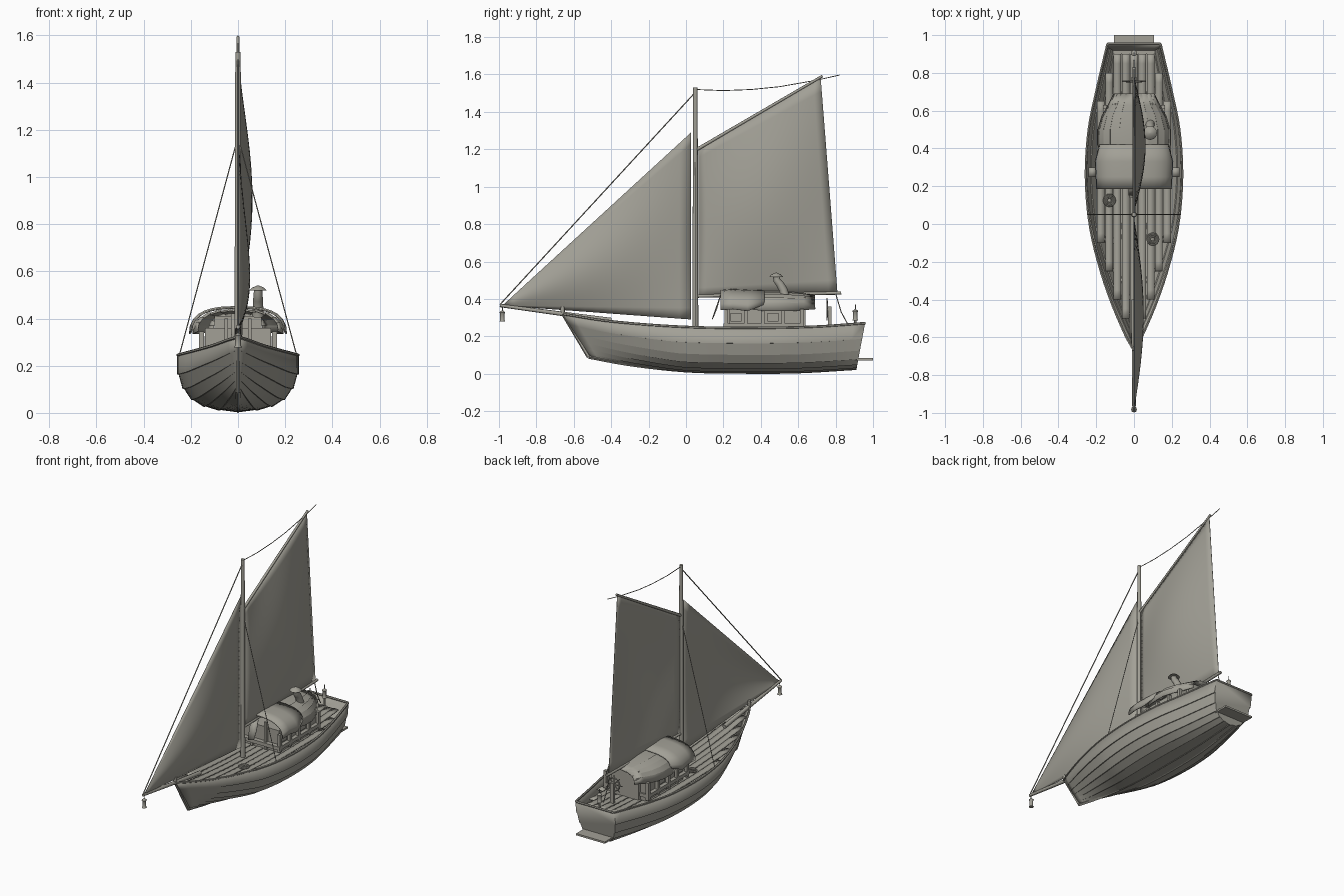
import bpy, bmesh, math
from mathutils import Vector

if "Cube" in bpy.data.objects:
    bpy.data.objects.remove(bpy.data.objects["Cube"])

mat = bpy.data.materials.new("weathered_grey")
mat.diffuse_color = (0.36, 0.35, 0.305, 1)
mat.use_nodes = True
mat.node_tree.nodes["Principled BSDF"].inputs["Base Color"].default_value = mat.diffuse_color


def make(name, verts, faces, thick=0, angle=30):
    me = bpy.data.meshes.new(name)
    me.from_pydata(verts, [], faces)
    bm = bmesh.new()
    bm.from_mesh(me)
    bmesh.ops.remove_doubles(bm, verts=bm.verts, dist=1e-5)
    bmesh.ops.recalc_face_normals(bm, faces=bm.faces)
    bm.to_mesh(me)
    bm.free()
    ob = bpy.data.objects.new(name, me)
    bpy.context.collection.objects.link(ob)
    me.materials.append(mat)
    if thick:
        m = ob.modifiers.new("thickness", 'SOLIDIFY')
        m.thickness, m.offset = thick, 0
    bpy.ops.object.select_all(action='DESELECT')
    ob.select_set(True)
    bpy.context.view_layer.objects.active = ob
    bpy.ops.object.shade_smooth_by_angle(angle=math.radians(angle))
    return ob


def grid(name, rows, thick=0, caps=(), angle=30):
    n = len(rows[0])
    faces = [(r * n + c, r * n + c + 1, (r + 1) * n + c + 1, (r + 1) * n + c)
             for r in range(len(rows) - 1) for c in range(n - 1)]
    faces += [tuple(range((r % len(rows)) * n, (r % len(rows)) * n + n)) for r in caps]
    return make(name, [p for row in rows for p in row], faces, thick, angle)


def tube(name, pts, radii, sides=8):
    """Round bar along points, one radius or one per point."""
    pts = [Vector(p) for p in pts]
    if not isinstance(radii, (list, tuple)):
        radii = [radii] * len(pts)
    rows = []
    for i, p in enumerate(pts):
        d = (pts[min(i + 1, len(pts) - 1)] - pts[max(i - 1, 0)]).normalized()
        a = d.cross(Vector((1, 0, 0)) if abs(d.x) < 0.9 else Vector((0, 0, 1))).normalized()
        b = d.cross(a)
        rows.append([p + radii[i] * (a * math.cos(k * math.tau / sides) + b * math.sin(k * math.tau / sides))
                     for k in range(sides + 1)])
    return grid(name, rows, caps=(0, -1), angle=50)


def box(name, x0, x1, y0, y1, z0, z1):
    v = [(x, y, z) for x in (x0, x1) for y in (y0, y1) for z in (z0, z1)]
    return make(name, v, [(0, 1, 3, 2), (4, 6, 7, 5), (0, 4, 5, 1), (2, 3, 7, 6), (0, 2, 6, 4), (1, 5, 7, 3)])


def interp(table, x):
    """Smooth curve through (x, value) pairs."""
    x = min(max(x, table[0][0]), table[-1][0])
    i = max(k for k in range(len(table) - 1) if table[k][0] <= x)
    def slope(k):
        a, b = table[max(k - 1, 0)], table[min(k + 1, len(table) - 1)]
        return (b[1] - a[1]) / (b[0] - a[0])
    (x0, v0), (x1, v1) = table[i], table[i + 1]
    h = x1 - x0
    s = (x - x0) / h
    return ((2*s**3 - 3*s*s + 1) * v0 + (s**3 - 2*s*s + s) * h * slope(i)
            + (3*s*s - 2*s**3) * v1 + (s**3 - s*s) * h * slope(i + 1))


# Hull lines
WIDTH = [(-.66, .006), (-.6, .04), (-.4, .125), (-.2, .19), (0, .235), (.25, .255), (.5, .24), (.7, .2), (.955, .14)]
SHEER = [(-.66, .32), (-.4, .28), (0, .25), (.4, .245), (.7, .252), (.955, .27)]
KEEL = [(-.52, .09), (-.3, .05), (0, .017), (.3, .01), (.6, .012), (.91, .03)]
F = [0, .3, .55, .75, .89, .98, 1]
G = [0, .025, .09, .21, .4, .66, 1]
N = 28


def hull_point(t, i, lap=0):
    ys, yk = -.66 + 1.615 * t, -.52 + 1.43 * t
    g = G[i]
    zk, zs = interp(KEEL, yk), interp(SHEER, ys)
    w = interp(WIDTH, ys)
    blend = max(0, 1 - t / .35)
    x = w * (F[i] * (1 - .5 * blend) + (i / 6) * .5 * blend)
    gg = g * (1 - .6 * blend) + (i / 6) * .6 * blend
    k = min(1, t * 6)
    return (x + lap * k * min(1, i), yk + (ys - yk) * gg, zk + (zs - zk) * gg - lap * k * (1 - F[i]) * .7)


# Clinker hull with lapped strakes, both sides in each row
rows = []
for s in range(N + 1):
    half = []
    for i in range(6):
        half += [hull_point(s / N, i, .006), hull_point(s / N, i + 1)]
    rows.append([(-x, y, z) for x, y, z in reversed(half)] + half[1:])
grid("hull", rows, thick=.006, caps=(-1,))

# Gunwale, transom rail, keel and stem
for side in (-1, 1):
    tube("gunwale", [(side * r[-1][0], r[-1][1], r[-1][2]) for r in rows], .007, 6)
tube("transom_rail", [rows[-1][0], rows[-1][-1]], .007, 6)
keel_pts = [hull_point(s / N, 0) for s in range(N + 1)]
tube("keel", [(0, y, z) for x, y, z in keel_pts], .01, 4)
tube("stem", [(0, -.52, .09), (0, -.665, .335)], .011, 6)
box("stern_step", -.105, .105, .9, 1.0, .072, .084)

# Deck planks, ends stepped along the hull outline
pw = .044
for k in range(-5, 6):
    xc = k * pw
    ys = [-.6 + j * .05 for j in range(31)]
    ys = [y for y in ys if interp(WIDTH, y) - .012 > abs(xc) + pw / 2]
    if len(ys) > 1:
        grid("deck_plank", [[(xc - pw / 2 + .002, y, interp(SHEER, y) - .032 - (k % 2) * .003),
                             (xc + pw / 2 - .002, y, interp(SHEER, y) - .032 - (k % 2) * .003)] for y in ys], thick=.008)

# Cabin walls, posts, window frames and door
box("cabin", -.14, .14, .23, .62, .2, .36)
box("cabin_sill", -.165, .165, .2, .63, .245, .268)
for side in (-1, 1):
    for y in (.215, .32, .41, .52, .62):
        box("cabin_post", side * .155 - .01, side * .155 + .01, y - .01, y + .01, .23, .345)
    for y in (.268, .465):
        box("cabin_window", side * .145 - .004, side * .145 + .004, y - .03, y + .03, .28, .325)
    box("door_post", side * .05 - .008, side * .05 + .008, .212, .232, .22, .4)


def roof(name, sections, segs, lap):
    rows = []
    for y, w, top, edge in sections:
        row = []
        for i in range(segs):
            for j, o in ((i, lap if i >= segs / 2 else 0), (i + 1, lap if i < segs / 2 else 0)):
                a = math.pi * (1 - j / segs)
                c, s = math.cos(a), math.sin(a)
                row.append((w * math.copysign(abs(c) ** .75, c) if abs(c) > 1e-6 else 0,
                            y, edge + (top - edge) * s ** .8 + o if s > 1e-6 else edge + o))
        rows.append(row)
    grid(name, rows, thick=.006)


# Planked rear roof and cloth awning over its front
roof("rear_roof", [(.34, .17, .43, .345), (.42, .19, .435, .335), (.5, .19, .435, .335), (.57, .17, .43, .335),
                   (.63, .135, .424, .34), (.69, .105, .415, .345)], 10, .004)
roof("awning", [(.185, .197, .445, .34), (.25, .2, .45, .345), (.33, .205, .446, .335), (.42, .18, .443, .37)], 14, 0)
box("rear_cabin_wall", -.1, .1, .61, .64, .22, .41)
grid("hanging_cloth", [[(-.03, .185, .42), (.02, .185, .42)], [(-.03, .16, .35), (.02, .165, .35)],
                       [(-.025, .14, .29), (.015, .145, .3)]], thick=.004)

# Stove pipe with cap
tube("stove_pipe", [(.085, .53, .41), (.085, .52, .45), (.085, .5, .482), (.085, .485, .5), (.085, .482, .53)],
     [.026, .022, .021, .019, .017], 12)
tube("pipe_cap", [(.085, .482, .518), (.085, .482, .53), (.085, .482, .54)], [.037, .026, .004], 12)

# Mast and spars
tube("mast", [(0, .05, .2), (0, .05, 1.53)], [.016, .012], 10)
tube("gaff", [(0, .06, 1.2), (0, .73, 1.592)], [.009, .007])
tube("boom", [(0, .06, .415), (0, .83, .432)], .009)
tube("bowsprit", [(0, -.995, .365), (0, -.4, .285)], [.009, .014])
tube("bitt", [(0, -.66, .32), (0, -.66, .36)], .012)


# Bellied sails between four corners
def sail(name, c, depth, n=16):
    c = [Vector((0, y, z)) for y, z in c]
    rows = []
    for r in range(n + 1):
        v = r / n
        a, b = c[0].lerp(c[3], v), c[1].lerp(c[2], v)
        rows.append([a.lerp(b, u / n) + Vector((depth * math.sin(math.pi * u / n) * math.sin(math.pi * v), 0, 0))
                     for u in range(n + 1)])
    grid(name, rows, thick=.003)


sail("mainsail", [(.066, .41), (.81, .43), (.72, 1.583), (.066, 1.205)], .06)
sail("jib", [(-.98, .365), (.027, .29), (.027, 1.29), (-.98, .365)], .05)

# Rigging
tube("forestay", [(0, -.995, .37), (0, .045, 1.5)], .0035, 5)
for side in (-1, 1):
    tube("shroud", [(0, .05, 1.17), (side * .247, .05, .25)], .0025, 5)
tube("peak_line", [(0, .05, 1.52), (0, .2, 1.514), (0, .35, 1.52), (0, .5, 1.535), (0, .7, 1.57), (0, .82, 1.597)], .0025, 5)
tube("sheet_rope", [(0, .8, .43), (0, .83, .33), (0, .865, .265)], .003, 5)


# Lanterns at both ends
def lantern(name, y, z):
    tube(name, [(0, y, z), (0, y, z + .008), (0, y, z + .042), (0, y, z + .05), (0, y, z + .06)],
         [.016, .012, .012, .016, .004], 8)
    tube(name + "_hook", [(0, y, z + .055), (0, y, z + .085)], .003, 5)


lantern("bow_lantern", -.982, .278)
lantern("stern_lantern", .905, .285)
tube("stern_lantern_post", [(0, .905, .22), (0, .905, .29)], .006, 6)


# Steering wheel and rope coils
def ring(name, centre, r, thick, upright):
    cx, cy, cz = centre
    def at(a, q):
        c, s = q * math.cos(a), q * math.sin(a)
        return (cx + c, cy, cz + s) if upright else (cx + c, cy + s, cz)
    tube(name, [at(k * math.tau / 16, r) for k in range(17)], thick, 6)
    return at


wheel_at = ring("wheel_rim", (0, .755, .345), .042, .005, True)
for k in range(4):
    tube("wheel_spoke", [wheel_at(k * math.pi / 4, .06), wheel_at(k * math.pi / 4 + math.pi, .06)], .0035, 5)
box("wheel_post", -.012, .012, .76, .778, .21, .36)
for cx, cy in ((-.13, .125), (.1, -.08)):
    for r, dz in ((.03, 0), (.022, .006), (.014, .002)):
        ring("rope_coil", (cx, cy, .232 + dz), r, .005, False)
